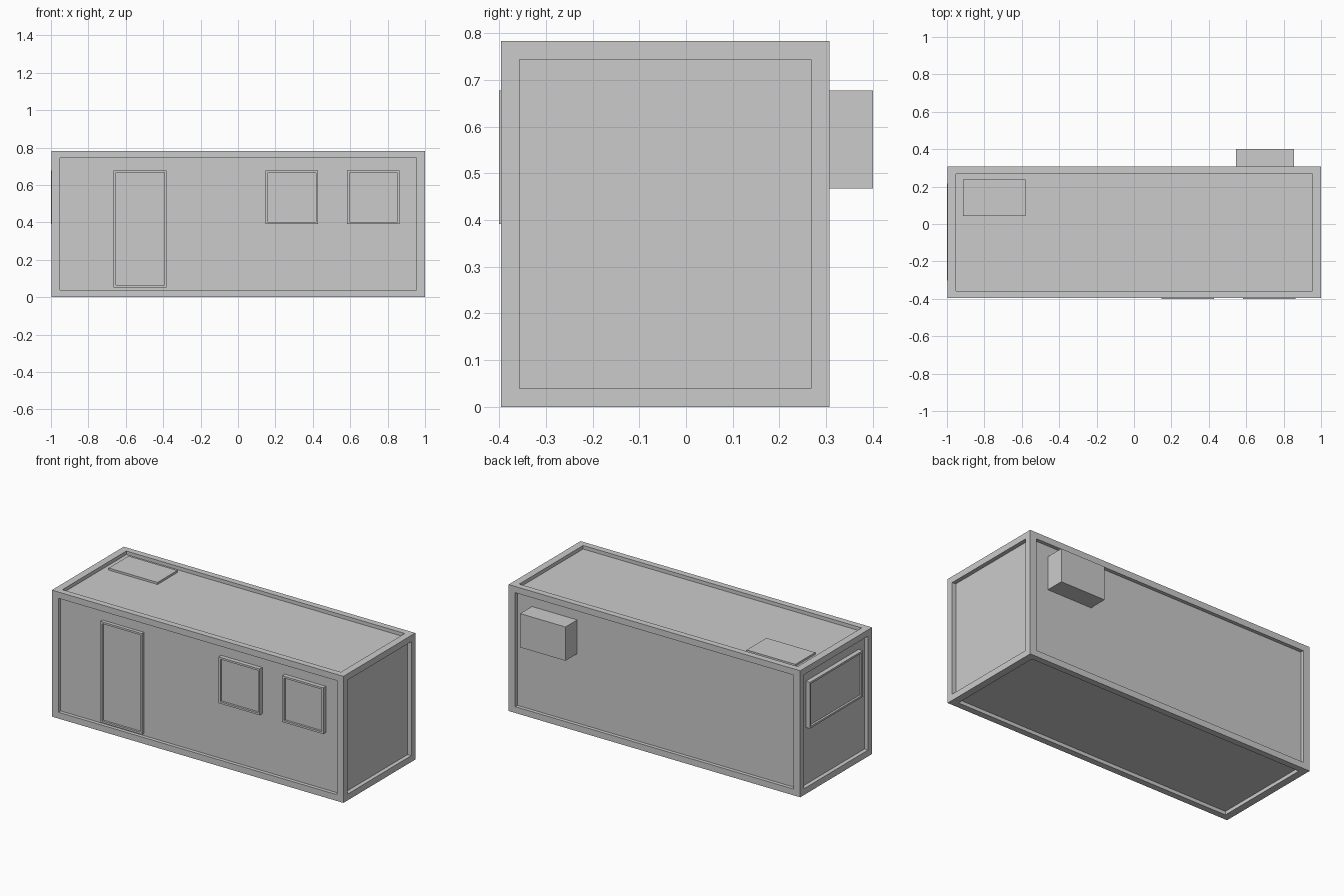
import bpy, bmesh
from mathutils import Vector

if "Cube" in bpy.data.objects:
    bpy.data.objects.remove(bpy.data.objects["Cube"])


def make_box(name, lo, hi, outward=None, border=0.012, recess=0.013, stretch=1.0):
    """Box between two corners; faces along 'outward' ('all' or a direction) get a recessed panel."""
    lo, hi = Vector(lo), Vector(hi)
    mid, size = (lo + hi) / 2, hi - lo
    size.x /= stretch
    bm = bmesh.new()
    bmesh.ops.create_cube(bm, size=1)
    bmesh.ops.scale(bm, vec=size, verts=bm.verts)
    bm.normal_update()
    if outward:
        faces = [f for f in bm.faces
                 if outward == 'all' or f.normal.dot(Vector(outward)) > 0.9]
        # flat rim first, then push the panel straight inwards
        bmesh.ops.inset_individual(bm, faces=faces, thickness=border, depth=0,
                                   use_even_offset=True)
        bmesh.ops.inset_individual(bm, faces=faces, thickness=0, depth=-recess)
    bmesh.ops.scale(bm, vec=(stretch, 1, 1), verts=bm.verts)
    mesh = bpy.data.meshes.new(name)
    bm.to_mesh(mesh)
    bm.free()
    obj = bpy.data.objects.new(name, mesh)
    obj.location = mid
    bpy.context.collection.objects.link(obj)
    return obj


FRONT, LEFT = (0, -1, 0), (-1, 0, 0)

# Container shell: recessed panel on all six sides
make_box("cabin_shell", (-0.997, -0.396, 0), (0.999, 0.307, 0.783), 'all',
         border=0.039, recess=0.022, stretch=1.15)

# Door and two front windows
make_box("door", (-0.665, -0.395, 0.053), (-0.381, -0.37, 0.678), FRONT)
for i, x in enumerate((0.147, 0.583)):
    make_box(f"front_window_{i + 1}", (x, -0.4, 0.391), (x + 0.281, -0.37, 0.677), FRONT)

# Wide window on the left end
make_box("end_window", (-1.0, -0.302, 0.391), (-0.968, 0.216, 0.677), LEFT)

# Air conditioner on the back and hatch on the roof
make_box("air_conditioner", (0.545, 0.28, 0.468), (0.855, 0.4, 0.677))
make_box("roof_hatch", (-0.915, 0.043, 0.755), (-0.581, 0.237, 0.774))
